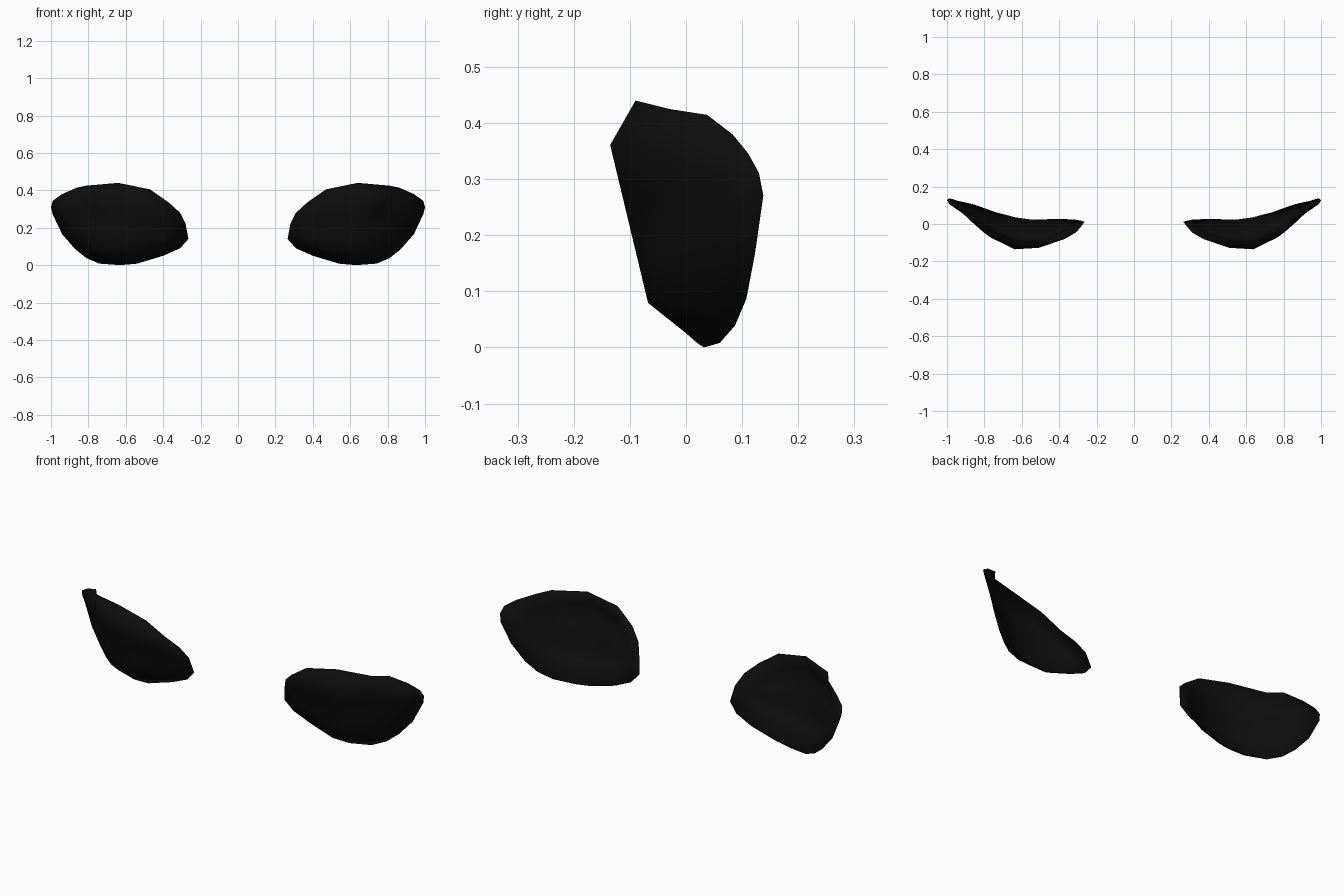
import bpy
import bmesh

cube = bpy.data.objects.get("Cube")
if cube:
    bpy.data.objects.remove(cube)

# Glossy black
black = bpy.data.materials.new("black")
black.use_nodes = True
COLOR = (0.004, 0.004, 0.004, 1)
black.diffuse_color = COLOR
black.node_tree.nodes["Principled BSDF"].inputs["Base Color"].default_value = COLOR

# Rim of one lens, as (x, y, z), running around from the inner corner
RIM = [(.265, .01, .14), (.28, -.01, .22), (.31, -.045, .28), (.37, -.08, .335),
       (.47, -.1, .405), (.64, -.09, .44), (.81, -.03, .425), (.86, .035, .415),
       (.94, .08, .38), (.99, .108, .345), (1, .127, .31), (.99, .135, .27),
       (.94, .12, .165), (.87, .105, .085), (.81, .085, .037), (.74, .06, .008),
       (.63, .032, 0), (.54, .02, .008), (.40, .025, .05), (.31, .02, .09)]

# Foremost depth of the lens across its width, as (x, y)
FRONT = [(.26, 0), (.31, -.05), (.4, -.11), (.52, -.135), (.65, -.135),
         (.73, -.1), (.83, -.03), (.9, .03), (1, .13)]
CX, CZ = .63, .22


def front_depth(x, z):
    for (x0, y0), (x1, y1) in zip(FRONT, FRONT[1:]):
        if x <= x1:
            break
    y = y0 + (y1 - y0) * (x - x0) / (x1 - x0)
    return y + .24 * (.36 - z)


def make_lens(name, side):
    bm = bmesh.new()
    rings = [[bm.verts.new((side * x, y, z)) for x, y, z in RIM]]
    # Bevelled border, then the shallow curved front
    for sx, sz in ((.76, .64), (.4, .34)):
        ring = []
        for x, _, z in RIM:
            px, pz = CX + (x - CX) * sx, CZ + (z - CZ) * sz
            ring.append(bm.verts.new((side * px, front_depth(px, pz), pz)))
        rings.append(ring)
    centre = bm.verts.new((side * CX, front_depth(CX, CZ), CZ))
    n = len(RIM)
    for i in range(n):
        j = (i + 1) % n
        for a, b in zip(rings, rings[1:]):
            bm.faces.new((a[i], a[j], b[j], b[i]))
        bm.faces.new((rings[-1][i], rings[-1][j], centre))
    bmesh.ops.recalc_face_normals(bm, faces=bm.faces)
    if sum(f.normal.y * f.calc_area() for f in bm.faces) > 0:
        bmesh.ops.reverse_faces(bm, faces=bm.faces)
    mesh = bpy.data.meshes.new(name)
    bm.to_mesh(mesh)
    bm.free()
    mesh.materials.append(black)
    lens = bpy.data.objects.new(name, mesh)
    bpy.context.collection.objects.link(lens)
    # Thin shell, hollow at the back
    shell = lens.modifiers.new("shell", "SOLIDIFY")
    shell.thickness = .004
    shell.offset = -1
    bpy.ops.object.select_all(action="DESELECT")
    lens.select_set(True)
    bpy.context.view_layer.objects.active = lens
    bpy.ops.object.shade_smooth_by_angle(angle=.6)


make_lens("left_eye_lens", 1)
make_lens("right_eye_lens", -1)
